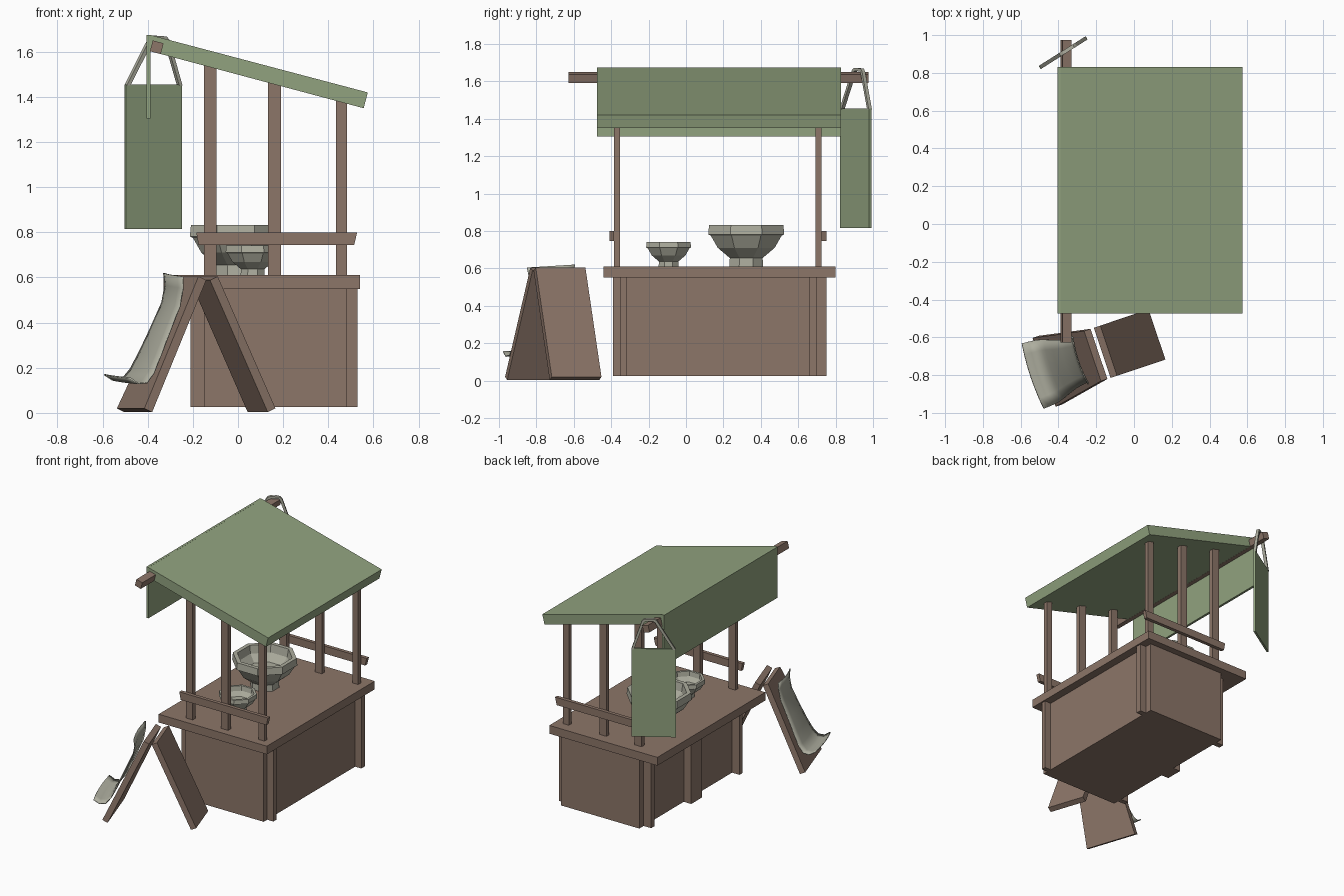
import bpy, bmesh, math
from mathutils import Vector

if "Cube" in bpy.data.objects:
    bpy.data.objects.remove(bpy.data.objects["Cube"])


def material(name, rgb):
    m = bpy.data.materials.new(name)
    m.diffuse_color = (*rgb, 1)
    m.use_nodes = True
    m.node_tree.nodes["Principled BSDF"].inputs["Base Color"].default_value = m.diffuse_color
    return m


WOOD = material("brown wood", (0.262, 0.180, 0.140))
GREEN = material("green cloth", (0.285, 0.365, 0.212))
CREAM = material("cream clay", (0.420, 0.420, 0.345))


def make(name, verts, faces, mat):
    me = bpy.data.meshes.new(name)
    bm = bmesh.new()
    vs = [bm.verts.new(v) for v in verts]
    for f in faces:
        bm.faces.new([vs[i] for i in f])
    bmesh.ops.recalc_face_normals(bm, faces=bm.faces)
    bm.to_mesh(me)
    bm.free()
    me.materials.append(mat)
    ob = bpy.data.objects.new(name, me)
    bpy.context.collection.objects.link(ob)
    return ob


def loft(name, a, b, mat):
    """Closed solid between two matching polygons."""
    n = len(a)
    faces = [range(n), range(n, 2 * n)]
    faces += [(i, (i + 1) % n, n + (i + 1) % n, n + i) for i in range(n)]
    return make(name, list(a) + list(b), faces, mat)


def prism(name, xz, y0, y1, mat):
    return loft(name, [(x, y0, z) for x, z in xz], [(x, y1, z) for x, z in xz], mat)


def box(name, x0, x1, y0, y1, z0, z1, mat):
    return prism(name, [(x0, z0), (x1, z0), (x1, z1), (x0, z1)], y0, y1, mat)


# counter body, top and corner battens
box("counter_body", -0.15, 0.48, -0.39, 0.75, 0.025, 0.56, WOOD)
box("counter_top", -0.33, 0.54, -0.44, 0.80, 0.55, 0.61, WOOD)
for side, (x0, x1) in {"left": (-0.21, -0.14), "right": (0.47, 0.53)}.items():
    for end, (y0, y1) in {"front": (-0.35, -0.315), "back": (0.66, 0.70)}.items():
        box(f"{side}_{end}_batten", x0, x1, y0, y1, 0.025, 0.55, WOOD)
box("left_middle_batten", -0.21, -0.14, 0.115, 0.24, 0.025, 0.55, WOOD)


# sloping roof with hanging flap
def roof_under(x):
    return 1.607 - (x + 0.40) * 0.268


prism("roof", [(-0.39, 1.675), (0.575, 1.42), (0.557, 1.35), (-0.405, 1.607)],
      -0.475, 0.83, GREEN)
box("roof_flap", -0.405, -0.388, -0.475, 0.83, 1.305, 1.675, GREEN)

# roof posts and side rails
rail = [(-0.185, 0.80), (0.528, 0.80), (0.515, 0.745), (-0.175, 0.745)]
for end, y0, y1, r0, r1 in (("front", -0.385, -0.353, -0.41, -0.384),
                            ("back", 0.692, 0.725, 0.724, 0.75)):
    for i, (x0, x1) in enumerate(((-0.15, -0.095), (0.133, 0.19), (0.435, 0.482))):
        prism(f"{end}_roof_post_{i + 1}",
              [(x0, 0.60), (x1, 0.60), (x1, roof_under(x1) + 0.01),
               (x0, roof_under(x0) + 0.01)], y0, y1, WOOD)
    prism(f"{end}_rail", rail, r0, r1, WOOD)

# ridge pole, tilted with the roof
pole = []
for k in range(4):
    a = math.radians(45 + 90 * k - 15)
    pole.append((-0.36 + 0.035 * math.cos(a), 1.62 + 0.035 * math.sin(a)))
prism("ridge_pole", pole, -0.628, 0.975, WOOD)

# hanging banner, turned about the vertical
U = Vector((0.845, 0.535, 0))
V = Vector((-0.535, 0.845, 0))
BC = Vector((-0.375, 0.907, 0))


def banner_pt(u, v, z):
    return BC + U * u + V * v + Vector((0, 0, z))


def banner_strip(name, uz, thick, mat):
    return loft(name, [banner_pt(u, -thick / 2, z) for u, z in uz],
                [banner_pt(u, thick / 2, z) for u, z in uz], mat)


banner_strip("banner", [(-0.147, 0.815), (0.147, 0.815), (0.147, 1.455), (-0.147, 1.455)],
             0.014, GREEN)
# strap looping over the pole
strap_out = [(-0.147, 1.45), (-0.02, 1.663), (0.0, 1.672), (0.065, 1.668), (0.08, 1.65), (0.147, 1.45)]
strap_in = [(-0.127, 1.45), (-0.008, 1.648), (0.004, 1.655), (0.056, 1.653), (0.064, 1.643), (0.13, 1.45)]
for i in range(5):
    banner_strip(f"banner_strap_{i + 1}",
                 [strap_out[i], strap_out[i + 1], strap_in[i + 1], strap_in[i]], 0.02, CREAM)

# eight-sided bowls: outside, rim, then inside
PROFILE = [(0.098, 0.0), (0.095, 0.045), (0.165, 0.10), (0.205, 0.165), (0.22, 0.172),
           (0.215, 0.222), (0.185, 0.222), (0.175, 0.165), (0.13, 0.115)]


def bowl(name, x, y, s):
    n = 8
    verts, faces = [], []
    for r, z in PROFILE:
        for k in range(n):
            a = math.tau * (k + 0.5) / n
            verts.append((x + s * r * math.cos(a), y + s * r * math.sin(a), 0.61 + s * z))
    for j in range(len(PROFILE) - 1):
        for k in range(n):
            k2 = (k + 1) % n
            faces.append((j * n + k, j * n + k2, (j + 1) * n + k2, (j + 1) * n + k))
    faces += [range(n), range(len(verts) - n, len(verts))]
    make(name, verts, faces, CREAM)


bowl("large_bowl", -0.01, 0.322, 1.0)
bowl("small_bowl", 0.065, -0.093, 0.59)

# folding sign board: two leaning panels around a turned hinge line
D = Vector((0.948, 0.318, 0))
H = Vector((-0.318, 0.948, 0))
SC = Vector((-0.177, -0.685, 0))


def sign_pt(d, h, z):
    return SC + D * d + H * h + Vector((0, 0, z))


panel = [(0.045, 0.605), (0.315, 0.02), (0.279, 0.003), (0.009, 0.588)]
for name, s, top, low in (("sign_right_panel", 1, 0.14, 0.14), ("sign_left_panel", -1, 0.14, 0.192)):
    half = [top, low, low, top]
    loft(name, [sign_pt(s * d, -w, z) for (d, z), w in zip(panel, half)],
         [sign_pt(s * d, w, z) for (d, z), w in zip(panel, half)], WOOD)

# curling sheet pinned on the left panel: (d, z, half width)
path = [(-0.115, 0.612, 0.135), (-0.112, 0.56, 0.125), (-0.127, 0.48, 0.125), (-0.18, 0.36, 0.135),
        (-0.225, 0.26, 0.15), (-0.262, 0.185, 0.165), (-0.297, 0.142, 0.175),
        (-0.34, 0.138, 0.18), (-0.378, 0.162, 0.182)]
cols = 7
verts, faces = [], []
for d, z, w in path:
    for c in range(cols):
        t = 2 * c / (cols - 1) - 1
        verts.append(sign_pt(d - 0.012 * (1 - t * t), w * t, z + 0.008 * t))
for j in range(len(path) - 1):
    for c in range(cols - 1):
        i = j * cols + c
        faces.append((i, i + 1, i + cols + 1, i + cols))
sheet = make("sign_sheet", verts, faces, CREAM)
mod = sheet.modifiers.new("thickness", "SOLIDIFY")
mod.thickness = 0.006
mod.offset = 0
bpy.context.view_layer.objects.active = sheet
sheet.select_set(True)
bpy.ops.object.shade_smooth_by_angle(angle=math.radians(50))
